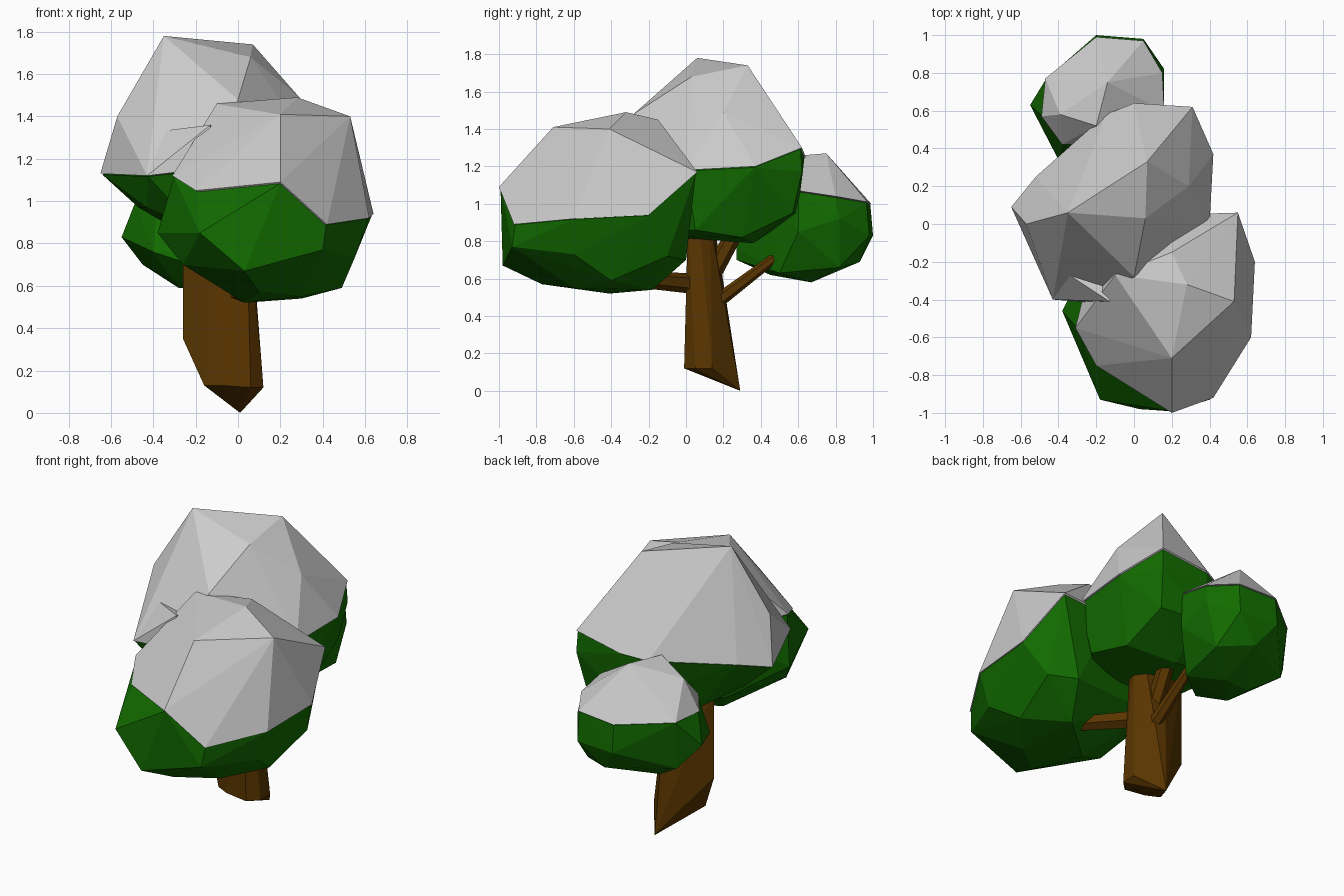
import bpy, bmesh
from mathutils import Vector


def material(name, rgb):
    m = bpy.data.materials.new(name)
    m.diffuse_color = (*rgb, 1)
    return m


LEAF = material("leaf_green", (0.006, 0.15, 0.0))
BARK = material("bark_brown", (0.10, 0.036, 0.0))


def hull(name, pts, mat=None):
    """Faceted solid wrapped around a handful of points."""
    bm = bmesh.new()
    for p in pts:
        bm.verts.new(p)
    res = bmesh.ops.convex_hull(bm, input=bm.verts)
    junk = {g for g in res["geom_interior"] + res["geom_unused"]
            if isinstance(g, bmesh.types.BMVert)}
    bmesh.ops.delete(bm, geom=list(junk), context='VERTS')
    bmesh.ops.recalc_face_normals(bm, faces=bm.faces)
    me = bpy.data.meshes.new(name)
    bm.to_mesh(me)
    bm.free()
    ob = bpy.data.objects.new(name, me)
    bpy.context.collection.objects.link(ob)
    if mat:
        me.materials.append(mat)
    return ob


def clump(name, rim, top, under):
    """Snow cap over a leaf mass; the leaves tuck in just under the snow rim."""
    hull(name + "_snow", rim + top)
    c = sum((Vector(p) for p in rim), Vector()) / len(rim)
    inset = [c + (Vector(p) - c) * 0.985 - Vector((0, 0, 0.005)) for p in rim]
    hull(name + "_leaves", inset + under, LEAF)


def branch(name, a, b, r0, r1, sides=6):
    a, b = Vector(a), Vector(b)
    q = (b - a).to_track_quat('Z', 'Y')
    bpy.ops.mesh.primitive_cone_add(vertices=sides, radius1=r0, radius2=r1,
                                    depth=(b - a).length, location=(a + b) / 2,
                                    rotation=q.to_euler())
    ob = bpy.context.object
    ob.name = name
    ob.data.materials.append(BARK)


# Front clump
clump("front_clump",
      rim=[(-.31, -.55, 1.12), (-.2, -.75, 1.05), (.2, -1, 1.09), (.42, -.92, .89),
           (.62, -.6, .92), (.64, -.2, .94), (.55, .06, 1.17), (.2, .05, 1.15),
           (-.2, -.1, 1.15)],
      top=[(.2, -.71, 1.41), (-.1, -.27, 1.46), (.28, -.32, 1.49), (.2, -.15, 1.45),
           (.53, -.41, 1.4)],
      under=[(-.38, -.46, .85), (-.18, -.93, .85), (-.26, -.6, .7), (.03, -.98, .67),
             (.4, -.93, .77), (.55, -.6, .73), (.54, -.1, .72), (.4, 0, .7),
             (-.2, -.1, .75), (.1, -.77, .57), (.3, -.6, .55), (.03, -.41, .52),
             (.3, -.18, .54), (.49, -.4, .59)])

# Middle clump, the tallest
clump("middle_clump",
      rim=[(-.65, .09, 1.13), (-.43, -.4, 1.12), (-.18, -.42, 1.15), (.1, -.25, 1.17),
           (.4, 0, 1.18), (.42, .37, 1.2), (.31, .62, 1.3), (0, .64, 1.25),
           (-.15, .58, 1.22), (-.52, .25, 1.17)],
      top=[(-.35, .06, 1.78), (.07, .33, 1.74), (.06, .03, 1.68), (0, -.28, 1.48),
           (-.57, 0, 1.4), (.29, .2, 1.49)],
      under=[(.31, .62, 1.17), (.01, .6, .95), (.28, .57, .95), (.3, .3, .82),
             (0, .36, .79), (-.3, .3, .87), (-.47, .1, .97), (-.43, -.22, .97),
             (-.2, -.3, .87), (.1, -.2, .83), (.35, .05, .86)])

# Small ledge of snow on the front of the middle clump
hull("snow_ledge", [(-.45, -.2, 1.32), (-.13, -.41, 1.36), (-.18, -.42, 1.15),
                    (-.43, -.4, 1.12), (-.05, -.22, 1.3)])

# Back clump, the smallest
clump("back_clump",
      rim=[(.16, .6, 1.07), (.15, .8, 1.04), (.05, .97, 1.01), (-.2, .99, 1),
           (-.47, .77, 1), (-.49, .57, 1), (-.38, .42, 1.02), (0, .42, 1.07)],
      top=[(-.14, .75, 1.27), (-.39, .58, 1.18), (-.2, .52, 1.25)],
      under=[(-.55, .63, .83), (-.45, .73, .7), (-.28, .65, .59), (-.1, .67, .58),
             (-.1, .93, .69), (-.2, 1, .83), (.05, .98, .83), (.09, .82, .66),
             (.16, .82, .92), (.16, .6, .85), (.04, .5, .63), (-.2, .27, .77),
             (-.22, .27, .7), (-.4, .34, .76), (-.3, .45, .62)])

# Trunk with a slanted cut at the foot
hull("trunk",
     [(-.16, .04, .13), (-.08, 0, .13), (.06, -.01, .12), (.12, .05, .12),
      (.12, .14, .12), (.01, .29, 0), (-.26, .1, .35), (-.26, .1, .9),
      (-.12, .02, .9), (.04, .01, .9), (.06, .07, .9), (.03, .13, .9),
      (-.1, .15, .9)], BARK)

# Branches reaching into the clumps
branch("front_branch", (-.02, .07, .57), (.22, -.28, .6), .055, .045)
branch("back_branch", (0, .13, .45), (-.01, .5, .73), .04, .025)
branch("upper_branch", (-.03, .1, .55), (-.02, .29, .9), .05, .045)
